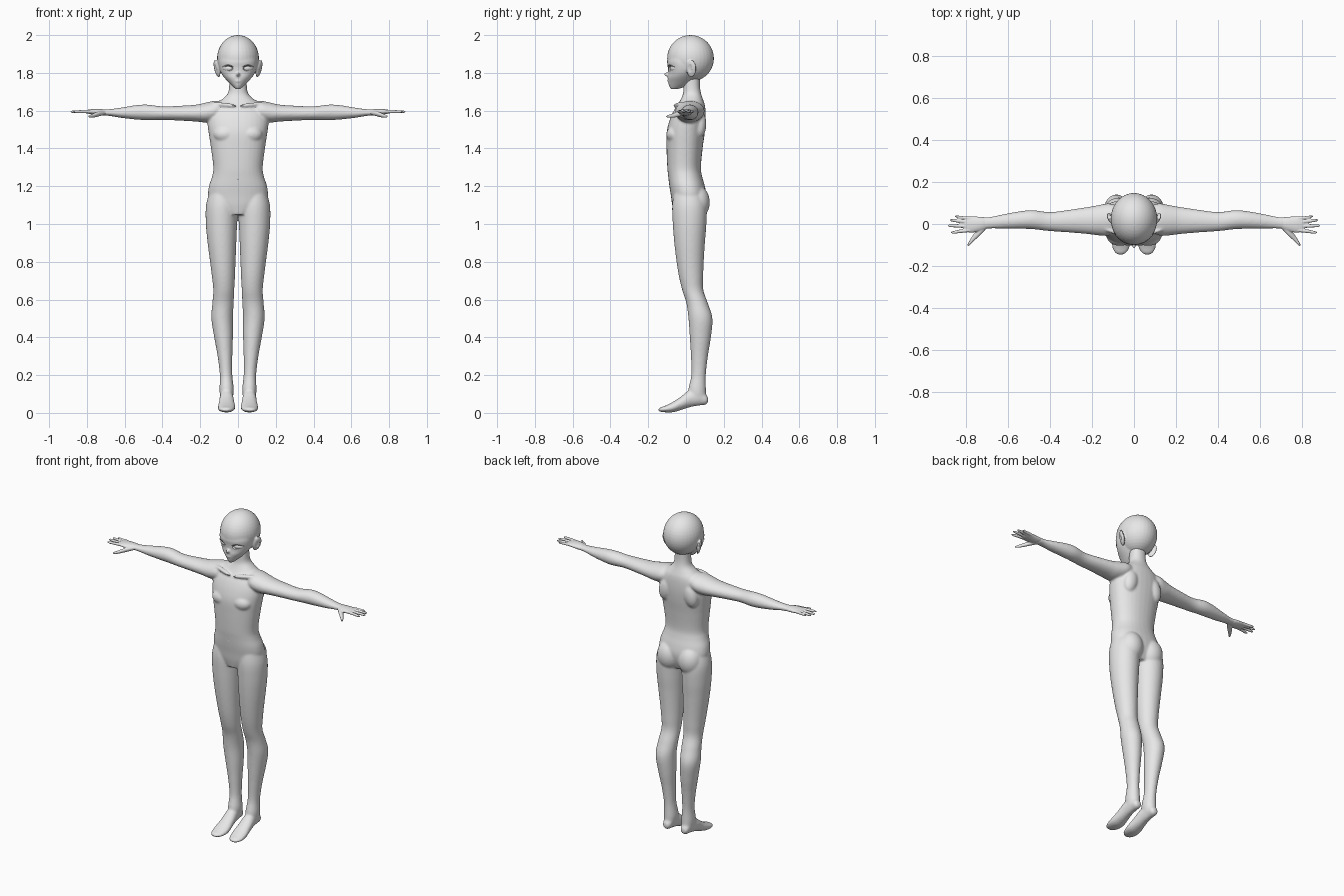
import bpy, bmesh, math
from mathutils import Matrix, Vector


def material(name, v):
    m = bpy.data.materials.new(name)
    m.diffuse_color = (v, v, v, 1)
    return m


GREY = material("light grey", 0.8)
DARK = material("dark grey", 0.12)


def spline(rows, n=5):
    """Smoothly interpolate section rows."""
    out = []
    for i in range(len(rows) - 1):
        quad = [rows[max(i - 1, 0)], rows[i], rows[i + 1], rows[min(i + 2, len(rows) - 1)]]
        for k in range(n):
            t = k / n
            out.append([b + 0.5 * t * (c - a + t * (2*a - 5*b + 4*c - d + t * (3*(b - c) + d - a)))
                        for a, b, c, d in zip(*quad)])
    return out + [list(rows[-1])]


def loft(bm, axis, rows, mirror=False, power=2.0, seg=32):
    """Rows are (position, min u, max u, min v, max v) along the axis."""
    for side in ((1, -1) if mirror else (1,)):
        rings = []
        for p, u0, u1, v0, v1 in spline(rows):
            ring = []
            for k in range(seg):
                c, s = math.cos(2 * math.pi * k / seg), math.sin(2 * math.pi * k / seg)
                u = (u0 + u1) / 2 + (u1 - u0) / 2 * math.copysign(abs(c) ** (2 / power), c)
                v = (v0 + v1) / 2 + (v1 - v0) / 2 * math.copysign(abs(s) ** (2 / power), s)
                x, y, z = {"x": (p, u, v), "y": (u, p, v), "z": (u, v, p)}[axis]
                ring.append(bm.verts.new((x * side, y, z)))
            rings.append(ring)
        faces = [bm.faces.new(rings[0]), bm.faces.new(rings[-1])]
        for a, b in zip(rings, rings[1:]):
            faces += [bm.faces.new((a[k], a[(k + 1) % seg], b[(k + 1) % seg], b[k])) for k in range(seg)]
        bmesh.ops.recalc_face_normals(bm, faces=faces)


def blob(bm, loc, radii, rot=(0, 0, 0), mirror=False):
    """Ellipsoid, optionally repeated on the other side."""
    for side in ((1, -1) if mirror else (1,)):
        m = Matrix.Translation((loc[0] * side, loc[1], loc[2]))
        m = m @ Matrix.Rotation(rot[2] * side, 4, 'Z') @ Matrix.Rotation(rot[1] * side, 4, 'Y')
        m = m @ Matrix.Rotation(rot[0], 4, 'X') @ Matrix.Diagonal((*radii, 1))
        bmesh.ops.create_uvsphere(bm, u_segments=32, v_segments=20, radius=1, matrix=m)


def make(name, bm, mat=GREY):
    me = bpy.data.meshes.new(name)
    bm.to_mesh(me)
    bm.free()
    me.materials.append(mat)
    ob = bpy.data.objects.new(name, me)
    bpy.context.collection.objects.link(ob)
    return ob


def finish(ob, voxel, smooth, cutter=None):
    """Fuse the overlapping forms, soften the joins, cut hollows."""
    m = ob.modifiers.new("fuse", 'REMESH')
    m.mode, m.voxel_size = 'VOXEL', voxel
    m = ob.modifiers.new("soften", 'SMOOTH')
    m.factor, m.iterations = 0.5, smooth
    if cutter:
        m = ob.modifiers.new("hollows", 'BOOLEAN')
        m.operation, m.object = 'DIFFERENCE', cutter
        cutter.hide_render = True
        cutter.hide_set(True)
    bpy.ops.object.select_all(action='DESELECT')
    bpy.context.view_layer.objects.active = ob
    ob.select_set(True)
    for mod in [m.name for m in ob.modifiers]:
        bpy.ops.object.modifier_apply(modifier=mod)
    bpy.ops.object.shade_smooth_by_angle(angle=math.radians(45))


# Body: torso and neck
bm = bmesh.new()
torso = [(1.05, .07, -.062, .08), (1.1, .14, -.073, .1), (1.15, .158, -.08, .108), (1.2, .154, -.088, .1),
         (1.25, .138, -.094, .086), (1.3, .131, -.099, .079), (1.4, .143, -.103, .088), (1.48, .155, -.103, .099),
         (1.54, .162, -.09, .104), (1.59, .155, -.07, .104), (1.63, .125, -.046, .1), (1.66, .085, -.028, .09),
         (1.69, .055, -.016, .08), (1.73, .047, -.014, .074), (1.8, .047, -.01, .074)]
loft(bm, "z", [(z, -w, w, a, b) for z, w, a, b in torso], power=2.2)
# Buttocks, chest, shoulder blades and collarbones
blob(bm, (.072, .056, 1.115), (.073, .07, .09), mirror=True)
blob(bm, (.068, -.06, 1.475), (.062, .044, .045), mirror=True)
blob(bm, (.085, .07, 1.53), (.045, .038, .075), (0, -.2, 0), mirror=True)
blob(bm, (.075, -.044, 1.632), (.07, .012, .011), (0, -.1, .3), mirror=True)
# Legs
loft(bm, "z", [(.07, .03, .092, .02, .108), (.12, .022, .098, .012, .106), (.2, .03, .096, .028, .105),
               (.3, .03, .108, .026, .116), (.4, .027, .126, .02, .132), (.5, .027, .141, .013, .14),
               (.58, .023, .136, .002, .116), (.65, .02, .131, -.02, .092), (.72, .016, .138, -.037, .091),
               (.8, .013, .148, -.05, .094), (.9, .009, .161, -.062, .1), (1.0, .005, .17, -.07, .108),
               (1.1, .004, .169, -.073, .108), (1.19, .02, .145, -.06, .08)], True)
# Feet
loft(bm, "y", [(-.146, .05, .078, .01, .021), (-.135, .034, .093, .006, .029), (-.11, .02, .104, .003, .038),
               (-.07, .014, .107, .003, .058), (-.03, .018, .102, .014, .084), (.02, .024, .097, .03, .122),
               (.07, .03, .092, .039, .13), (.104, .036, .086, .043, .1), (.117, .047, .075, .056, .08)], True)
# Arms
loft(bm, "x", [(.07, -.03, .085, 1.57, 1.65), (.12, -.055, .098, 1.545, 1.652), (.17, -.054, .09, 1.537, 1.643),
               (.22, -.048, .081, 1.542, 1.632), (.3, -.041, .069, 1.547, 1.626), (.4, -.034, .057, 1.551, 1.623),
               (.48, -.025, .066, 1.55, 1.632), (.54, -.023, .061, 1.553, 1.629), (.62, -.022, .047, 1.562, 1.616),
               (.68, -.022, .035, 1.572, 1.608), (.72, -.025, .032, 1.574, 1.608)], True)
cut = bmesh.new()
blob(cut, (0, -.105, 1.235), (.007, .014, .01))
finish(make("body", bm), .006, 8, make("navel_cutter", cut))

# Hands: palm, four fingers and thumb
bm = bmesh.new()
loft(bm, "x", [(.70, -.022, .03, 1.577, 1.605), (.73, -.033, .034, 1.575, 1.609), (.77, -.041, .036, 1.58, 1.608),
               (.8, -.038, .035, 1.585, 1.604), (.81, -.032, .03, 1.588, 1.601)], True)
for y0, y1, x1, r in ((.027, .036, .855, .0075), (.009, .018, .878, .0085),
                      (-.011, -.008, .886, .0085), (-.03, -.04, .872, .0085)):
    loft(bm, "x", [(.78, y0 - r, y0 + r, 1.586, 1.604), (.83, (y0 + y1) / 2 - r, (y0 + y1) / 2 + r, 1.587, 1.603),
                   (x1 - .012, y1 - r * .8, y1 + r * .8, 1.588, 1.601),
                   (x1, y1 - r * .3, y1 + r * .3, 1.592, 1.597)], True, seg=16)
loft(bm, "x", [(.705, -.024, .01, 1.578, 1.6), (.735, -.056, -.015, 1.57, 1.598), (.765, -.083, -.05, 1.563, 1.585),
               (.784, -.102, -.08, 1.562, 1.578), (.793, -.106, -.096, 1.566, 1.573)], True, seg=16)
finish(make("hands", bm), .0035, 2)

# Head: skull, tapering face, nose, lips and ears
bm = bmesh.new()
blob(bm, (0, .024, 1.877), (.111, .124, .123))
face = [(1.9, .1, -.09, .09), (1.86, .102, -.1, .08), (1.83, .1, -.096, .08), (1.8, .09, -.094, .07),
        (1.775, .073, -.097, .055), (1.75, .05, -.094, .035), (1.73, .03, -.089, .005), (1.714, .012, -.08, -.045)]
loft(bm, "z", [(z, -w, w, a, b) for z, w, a, b in face])
blob(bm, (0, -.093, 1.789), (.011, .025, .011), (-.3, 0, 0))
blob(bm, (0, -.091, 1.756), (.017, .009, .004))
blob(bm, (.112, .028, 1.822), (.010, .028, .048), (-.12, .22, -.4), mirror=True)
# Hollows for the eye sockets, mouth and ears
cut = bmesh.new()
blob(cut, (.052, -.09, 1.824), (.03, .017, .015), (0, -.12, .45), mirror=True)
blob(cut, (0, -.103, 1.761), (.015, .006, .0015))
blob(cut, (.122, .018, 1.826), (.006, .016, .03), (-.12, .22, -.4), mirror=True)
finish(make("head", bm), .005, 4, make("hollow_cutter", cut))

# Eyeballs set in the sockets
bm = bmesh.new()
blob(bm, (.052, -.066, 1.824), (.03, .015, .016), (0, 0, .45), mirror=True)
for f in bm.faces:
    f.smooth = True
make("eyeballs", bm)

# Upper lash lines: thin curved strips over each eye
bm = bmesh.new()
for side in (1, -1):
    last = None
    for k in range(9):
        t = k / 8
        x = .024 + .062 * t
        y = -.003 - .097 * math.sqrt(1 - (x / .104) ** 2)
        z = 1.826 + .015 * math.sin(math.pi * (.15 + .75 * t))
        h = .001 + .004 * math.sin(math.pi * min(t + .15, 1) * .85)
        pair = [bm.verts.new((x * side, y, z + h)), bm.verts.new((x * side, y, z - h))]
        if last:
            bm.faces.new((last[0], last[1], pair[1], pair[0]))
        last = pair
bmesh.ops.solidify(bm, geom=bm.faces[:], thickness=.004)
bmesh.ops.recalc_face_normals(bm, faces=bm.faces[:])
make("lashes", bm, DARK)
